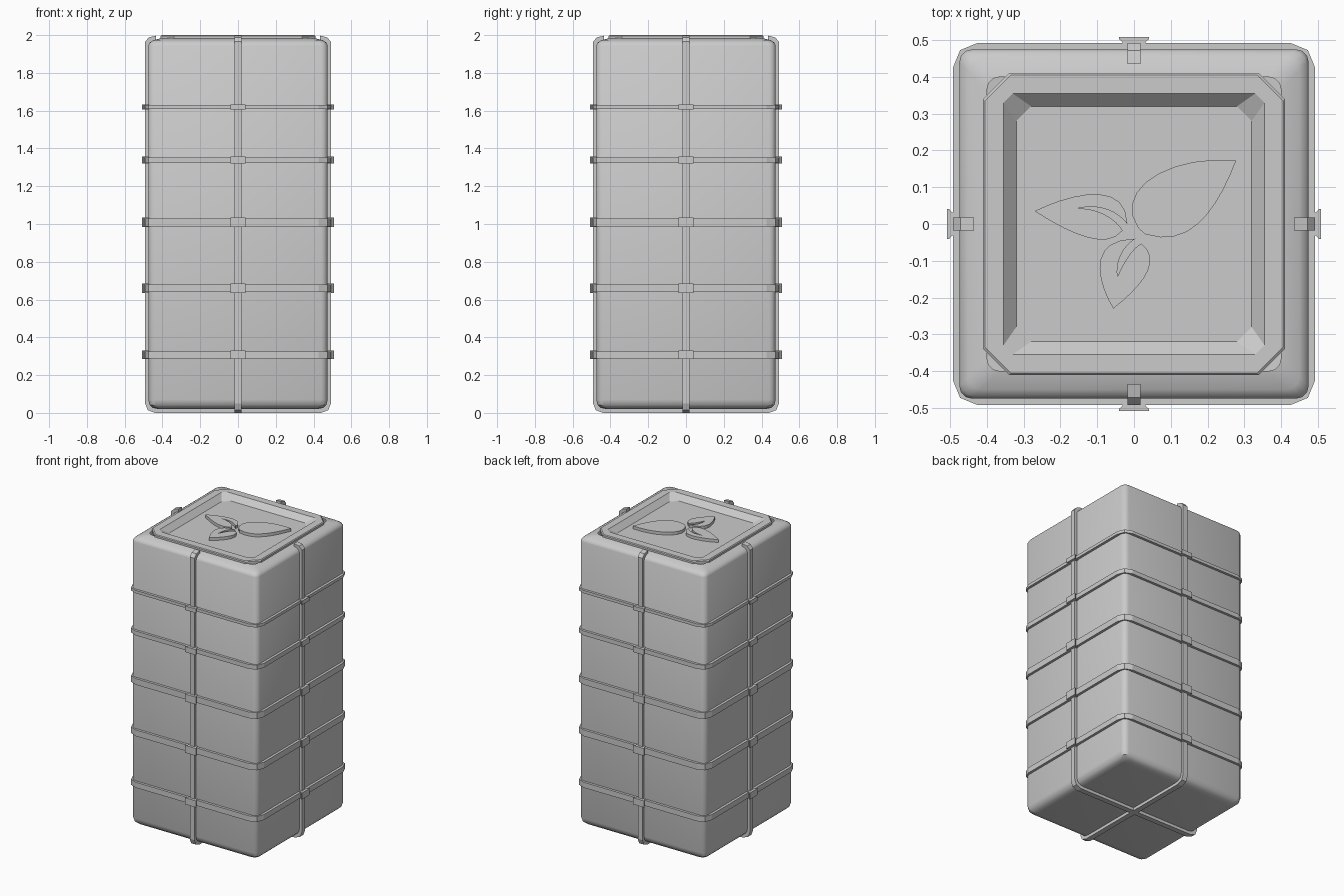
import bpy, bmesh
from math import sin, cos, pi, radians
from mathutils import Matrix, Vector
from mathutils.geometry import interpolate_bezier

cube = bpy.data.objects.get("Cube")
if cube:
    bpy.data.objects.remove(cube, do_unlink=True)

grey = bpy.data.materials.new("light_grey")
grey.use_nodes = True
grey.diffuse_color = (0.6, 0.6, 0.6, 1)
grey.node_tree.nodes["Principled BSDF"].inputs["Base Color"].default_value = (0.6, 0.6, 0.6, 1)


def finish(name, bm, smooth=False):
    """Turn a bmesh into a named object with the shared material."""
    bmesh.ops.recalc_face_normals(bm, faces=bm.faces)
    mesh = bpy.data.meshes.new(name)
    bm.to_mesh(mesh)
    bm.free()
    mesh.materials.append(grey)
    obj = bpy.data.objects.new(name, mesh)
    bpy.context.collection.objects.link(obj)
    if smooth:
        bpy.ops.object.select_all(action="DESELECT")
        obj.select_set(True)
        bpy.context.view_layer.objects.active = obj
        bpy.ops.object.shade_smooth_by_angle(angle=radians(35))
    return obj


def square(half, radius, z, steps):
    """Square outline with rounded (or, with one step, cut) corners."""
    points = []
    for corner in range(4):
        for s in range(steps + 1):
            a = s / steps * pi / 2
            p = Vector((half - radius + radius * cos(a), half - radius + radius * sin(a), z))
            points.append(Matrix.Rotation(corner * pi / 2, 3, "Z") @ p)
    return points


def loft(bm, rings, caps=(), closed=False):
    """Skin a row of equal outlines; caps lists the rings to fill."""
    rows = [[bm.verts.new(p) for p in ring] for ring in rings]
    pairs = list(zip(rows, rows[1:]))
    if closed:
        pairs.append((rows[-1], rows[0]))
    for a, b in pairs:
        for i in range(len(a)):
            j = (i + 1) % len(a)
            bm.faces.new((a[i], a[j], b[j], b[i]))
    for c in caps:
        bm.faces.new(rows[c])


# Main body with softened top and bottom edges
bm = bmesh.new()
profile = [(0.42, 0.02), (0.45, 0.026), (0.468, 0.042), (0.475, 0.07),
           (0.475, 1.945), (0.468, 1.96), (0.45, 1.973), (0.40, 1.985)]
loft(bm, [square(h, 0.035, z, 3) for h, z in profile], caps=[0])
finish("body", bm, True)

# Raised lid rim and sunken panel
bm = bmesh.new()
rim = [(0.41, 0.07, 1.975), (0.41, 0.07, 1.995), (0.405, 0.07, 2),
       (0.355, 0.025, 2), (0.32, 0.04, 1.965)]
loft(bm, [square(h, r, z, 1) for h, r, z in rim], caps=[-1])
finish("lid_rim", bm)

# Horizontal bands, each with a clip on all four sides
bands = [(0.307, 0.037), (0.66, 0.042), (1.009, 0.042), (1.338, 0.03), (1.619, 0.02)]
for n, (z, height) in enumerate(bands, 1):
    lo, hi = z - height / 2, z + height / 2
    bm = bmesh.new()
    loft(bm, [square(h, r, k, 2) for h, r, k in
              [(0.465, 0.04, lo), (0.492, 0.066, lo), (0.492, 0.066, hi), (0.465, 0.04, hi)]],
         closed=True)
    finish(f"band_{n}", bm)

    for side in range(4):
        bm = bmesh.new()
        rings = []
        for depth, width in [(0.47, 0.028), (0.495, 0.032), (0.503, 0.041), (0.509, 0.041)]:
            t = height / 2 + 0.004
            rings.append([(depth, -width, z - t), (depth, width, z - t),
                          (depth, width, z + t), (depth, -width, z + t)])
        loft(bm, rings, caps=[0, -1])
        bm.transform(Matrix.Rotation(side * pi / 2, 4, "Z"))
        finish(f"clip_{n}_{side + 1}", bm)

# Vertical straps: up both sides, hooked over the top and crossing underneath
outer = [(0.435, 1.997), (0.472, 1.988), (0.492, 1.965), (0.492, 0.05), (0.478, 0.015), (0.44, 0)]
inner = [(0.435, 1.972), (0.46, 1.965), (0.47, 1.95), (0.47, 0.06), (0.46, 0.035), (0.43, 0.022)]
half = list(zip(outer, inner))
path = half + [((-a, b), (-c, d)) for (a, b), (c, d) in reversed(half)]
w = 0.018
for n in range(2):
    bm = bmesh.new()
    loft(bm, [[(a, -w, b), (a, w, b), (c, w, d), (c, -w, d)] for (a, b), (c, d) in path],
         caps=[0, -1])
    bm.transform(Matrix.Rotation(n * pi / 2, 4, "Z"))
    finish(f"strap_{n + 1}", bm)

# Three raised leaves: four curves each (edge, vein out, vein back, edge)
leaves = {
    "leaf_side": [(-.27, .035), (-.18, .08), (-.02, .125), (-.018, 0), (-.05, .04), (-.1, .055),
                  (-.156, .042), (-.1, .045), (-.05, .015), (-.031, -.018), (-.08, -.08), (-.2, -.01)],
    "leaf_large": [(.278, .173), (.09, .19), (-.06, .09), (.012, -.012), (.03, .06), (.09, .09),
                   (.148, .118), (.1, .085), (.04, .04), (.031, -.028), (.16, -.07), (.23, .05)],
    "leaf_small": [(-.056, -.23), (-.1, -.16), (-.13, -.04), (.004, -.04), (-.03, -.06), (-.05, -.1),
                   (-.045, -.143), (-.03, -.11), (-.01, -.07), (.02, -.053), (.08, -.1), (.02, -.17)],
}
for name, controls in leaves.items():
    pts = [Vector((x, y, 0)) for x, y in controls]
    pts.append(pts[0])
    outline = []
    for i in range(0, 12, 3):
        knot_a, handle_a, handle_b, knot_b = pts[i:i + 4]
        outline += interpolate_bezier(knot_a, handle_a, handle_b, knot_b, 10)[:-1]
    bm = bmesh.new()
    loft(bm, [[p + Vector((0, 0, z)) for p in outline] for z in (1.96, 1.985)], caps=[0, 1])
    bmesh.ops.triangulate(bm, faces=[f for f in bm.faces if len(f.verts) > 4])
    finish(name, bm)
